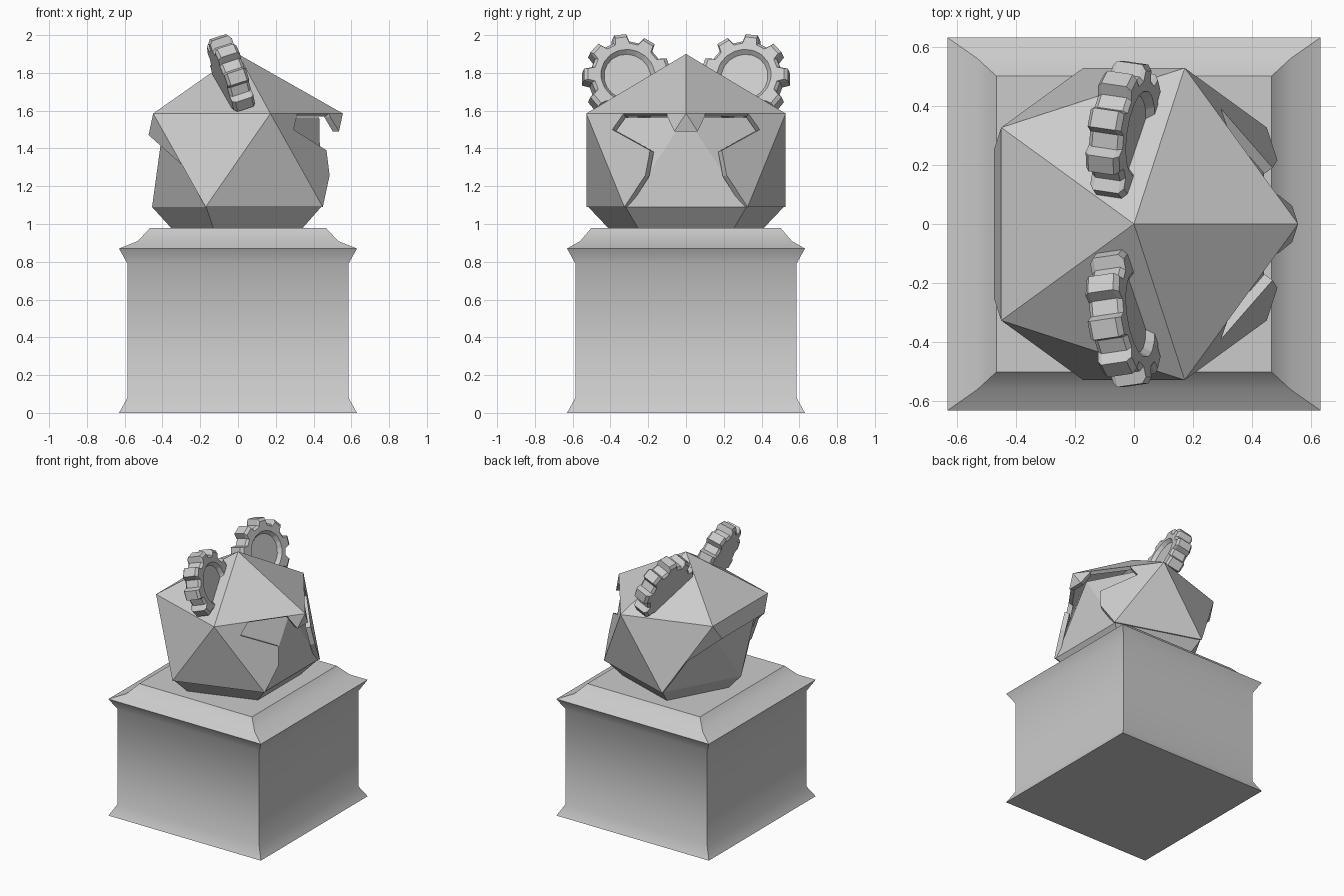
import bpy, bmesh
from math import sin, cos, pi, radians
from mathutils import Vector, Matrix

if "Cube" in bpy.data.objects:
    bpy.data.objects.remove(bpy.data.objects["Cube"])

stone = bpy.data.materials.new("grey_stone")
stone.use_nodes = True
stone.diffuse_color = (0.6, 0.6, 0.6, 1)
stone.node_tree.nodes["Principled BSDF"].inputs["Base Color"].default_value = (0.6, 0.6, 0.6, 1)


def finish(bm, name, recalc=True):
    if recalc:
        bmesh.ops.recalc_face_normals(bm, faces=bm.faces[:])
    mesh = bpy.data.meshes.new(name)
    bm.to_mesh(mesh)
    bm.free()
    mesh.materials.append(stone)
    obj = bpy.data.objects.new(name, mesh)
    bpy.context.collection.objects.link(obj)
    return obj


def loft(rings, name):
    """Skin a stack of equal-length point rings and cap both ends."""
    bm = bmesh.new()
    rows = [[bm.verts.new(p) for p in ring] for ring in rings]
    n = len(rows[0])
    for low, high in zip(rows, rows[1:]):
        for i in range(n):
            j = (i + 1) % n
            bm.faces.new((low[i], low[j], high[j], high[i]))
    bm.faces.new(rows[0])
    bm.faces.new(rows[-1])
    return finish(bm, name)


# Pedestal: flared square column with a stepped cap
profile = [(0.63, 0.63, 0), (0.585, 0.585, 0.08), (0.585, 0.585, 0.79),
           (0.63, 0.63, 0.87), (0.53, 0.56, 0.91), (0.465, 0.5, 0.98)]
corners = [(-1, -1), (1, -1), (1, 1), (-1, 1)]
pedestal = loft([[(sx * x, sy * y, z) for sx, sy in corners] for x, y, z in profile], "pedestal")
bpy.context.view_layer.objects.active = pedestal
pedestal.select_set(True)
bpy.ops.object.shade_smooth_by_angle(angle=radians(35))
pedestal.select_set(False)

# Head: twenty-sided solid, face towards +x
TOP, HIGH, LOW, R = 1.9, 1.585, 1.09, 0.555


def ring_point(degrees, z, r=R):
    a = radians(degrees)
    return Vector((r * cos(a), r * sin(a), z))


apex = Vector((0, 0, TOP))
upper = [ring_point(72 * k, HIGH) for k in range(5)]
lower = [ring_point(36 + 72 * k, LOW) for k in range(5)]

# Inner core: pulled in behind the face and the back overhang
core_up = [p * 0.95 for p in upper]
core_low = [p * 0.98 for p in lower]
core_up[0].x = 0.43
core_low[2].x = -0.455
for k in (2, 3):
    core_up[k].x = -0.39
for p in core_up:
    p.z = HIGH - 0.02
for p in core_low:
    p.z = LOW
base = [Vector((p.x * 0.76, p.y * 0.78, 0.97)) for p in core_low]

bm = bmesh.new()
vu, vl, vb = ([bm.verts.new(p) for p in pts] for pts in (core_up, core_low, base))
for k in range(5):
    n = (k + 1) % 5
    bm.faces.new((vu[k], vl[k], vu[n]))
    bm.faces.new((vl[k], vl[n], vu[n]))
    bm.faces.new((vl[k], vb[k], vb[n], vl[n]))
bm.faces.new(vu)
bm.faces.new(vb)
finish(bm, "head_core")

# Outer shell: plates lying on the full solid, given thickness inwards
B, A, D = upper[:3]
C, G, F = lower[:3]


def on_cheek(y, z):
    """Point of the cheek plane at a given y and z."""
    normal = (A - B).cross(C - B)
    x = B.x - (normal.y * (y - B.y) + normal.z * (z - B.z)) / normal.x
    return Vector((x, y, z))


beak_edge = B.lerp(C, 0.19)
back_edge = D.lerp(F, 0.23)
half = [
    (apex, B, A), (apex, A, D),                                  # roof
    (A, C, G), (A, G, D),                                        # sides
    (A, on_cheek(0.33, HIGH), on_cheek(0.39, 1.5), on_cheek(0.19, 1.39),
     B.lerp(C, 0.66), C),                                        # cheek
    (B, beak_edge, on_cheek(0.1, 1.57), on_cheek(0.1, HIGH)),    # brow tip
    (D, D.lerp(G, 0.55), back_edge),                             # back flap
]


def mirror(p):
    return Vector((p.x, -p.y, p.z))


plates = half + [[mirror(p) for p in plate] for plate in half]
plates += [(B, beak_edge, mirror(beak_edge)), (apex, D, mirror(D)),
           (D, back_edge, mirror(back_edge), mirror(D))]
bm = bmesh.new()
middle = Vector((0, 0, (HIGH + LOW) / 2))
for plate in plates:
    face = bm.faces.new([bm.verts.new(p) for p in plate])
    face.normal_update()
    if face.normal.dot(face.calc_center_median() - middle) < 0:
        face.normal_flip()
bmesh.ops.remove_doubles(bm, verts=bm.verts[:], dist=0.001)
shell = finish(bm, "head_shell", recalc=False)
solid = shell.modifiers.new("thickness", "SOLIDIFY")
solid.thickness = 0.035
solid.offset = -1


# Gear ears: toothed wheel with a sunken round face
TEETH = 9
STEPS = TEETH * 4


def gear_ring(z, root, tip):
    pts = []
    for i in range(STEPS):
        tooth, part = divmod(i, 4)
        shift = (-0.31, -0.2, 0.2, 0.31)[part]
        a = (tooth + shift) * 2 * pi / TEETH
        r = tip if part in (1, 2) else root
        pts.append(Vector((r * cos(a), r * sin(a), z)))
    return pts


for side, name in ((1, "left_gear_ear"), (-1, "right_gear_ear")):
    # local z becomes the wheel axis, local x points outwards
    axis = Vector((cos(radians(18)), -side * 0.14, sin(radians(18)))).normalized()
    out = Vector((0, side, 0))
    out = (out - axis * out.dot(axis)).normalized()
    third = axis.cross(out)
    place = Matrix((out, third, axis)).transposed()
    centre = Vector((-0.035, side * 0.315, 1.768))
    rings = [gear_ring(-0.06, 0.18, 0.215), gear_ring(-0.045, 0.195, 0.235),
             gear_ring(0.045, 0.195, 0.235), gear_ring(0.06, 0.18, 0.215),
             gear_ring(0.06, 0.145, 0.145), gear_ring(0.035, 0.125, 0.125)]
    loft([[centre + place @ p for p in ring] for ring in rings], name)
